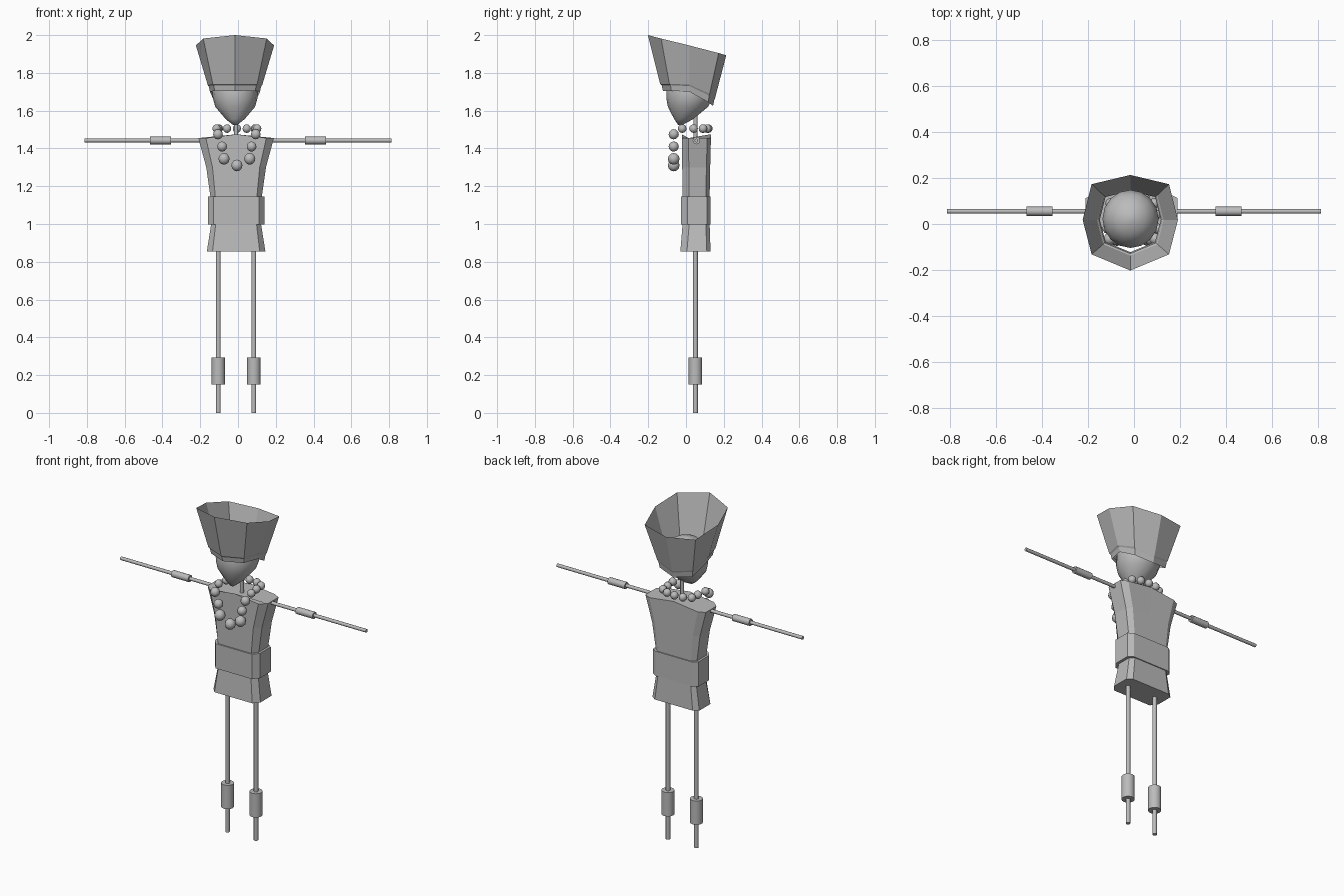
import bpy, bmesh, math
from mathutils import Vector

if "Cube" in bpy.data.objects:
    bpy.data.objects.remove(bpy.data.objects["Cube"])

grey = bpy.data.materials.new("grey")
grey.diffuse_color = (0.5, 0.5, 0.5, 1)
grey.use_nodes = True
grey.node_tree.nodes["Principled BSDF"].inputs["Base Color"].default_value = grey.diffuse_color
CX = -0.01   # body centre line
CY = 0.05


def finish(ob, name, angle=None):
    ob.name = name
    ob.data.materials.clear()
    ob.data.materials.append(grey)
    if angle is not None:
        bpy.ops.object.select_all(action='DESELECT')
        ob.select_set(True)
        bpy.context.view_layer.objects.active = ob
        bpy.ops.object.shade_smooth_by_angle(angle=math.radians(angle))
    return ob


def loft(name, rings, cap=True, angle=None):
    """Skin a stack of closed rings."""
    bm = bmesh.new()
    rows = [[bm.verts.new(p) for p in r] for r in rings]
    n = len(rows[0])
    for a, b in zip(rows, rows[1:]):
        for i in range(n):
            j = (i + 1) % n
            bm.faces.new((a[i], a[j], b[j], b[i]))
    if cap:
        bm.faces.new(rows[0][::-1])
        bm.faces.new(rows[-1])
    me = bpy.data.meshes.new(name)
    bm.to_mesh(me)
    bm.free()
    ob = bpy.data.objects.new(name, me)
    bpy.context.collection.objects.link(ob)
    return finish(ob, name, angle)


def rod(name, a, b, r, sides=12):
    a, b = Vector(a), Vector(b)
    bpy.ops.mesh.primitive_cylinder_add(vertices=sides, radius=r, depth=(b - a).length,
                                        location=(a + b) / 2)
    ob = bpy.context.object
    ob.rotation_euler = (b - a).to_track_quat('Z', 'Y').to_euler()
    return finish(ob, name, 40)


def body_ring(z, half, inner, y0, y1, arch=0.0):
    """Chamfered rectangle with a raised middle."""
    right = [(inner, y0, 0), (half, y0 + 0.035, 0), (half, y1 - 0.02, 0), (inner, y1, 0)]
    pts = [(0, y0, arch)] + right + [(0, y1, arch)] + [(-x, y, d) for x, y, d in right[::-1]]
    return [(CX + x, y, z + d) for x, y, d in pts]


# Torso and belt
loft("torso", [
    body_ring(0.855, 0.155, 0.125, -0.03, 0.13),
    body_ring(1.0, 0.132, 0.108, -0.018, 0.125),
    body_ring(1.145, 0.136, 0.11, -0.018, 0.125),
    body_ring(1.3, 0.158, 0.125, -0.02, 0.128),
    body_ring(1.455, 0.2, 0.16, -0.022, 0.132, 0.02),
])
loft("belt", [body_ring(z, 0.149, 0.12, -0.026, 0.131) for z in (0.997, 1.145)])

# Arms, legs and their cuffs
for s, side in ((-1, "left"), (1, "right")):
    rod(side + "_arm", (s * 0.15, 0.055, 1.442), (s * 0.812, 0.055, 1.442), 0.01)
    rod(side + "_wrist_cuff", (s * 0.355, 0.055, 1.442), (s * 0.467, 0.055, 1.442), 0.02)
    x = CX + s * 0.094
    rod(side + "_leg", (x, CY, 0), (x, CY, 0.87), 0.0125)
    rod(side + "_ankle_cuff", (x, CY, 0.15), (x, CY, 0.292), 0.036)

# Neck
rod("neck", (CX, CY, 1.45), (CX, CY, 1.62), 0.011)


def oval(z, rx, ry, cy, n=16):
    return [(-0.015 + rx * math.sin(2 * math.pi * i / n),
             cy - ry * math.cos(2 * math.pi * i / n), z) for i in range(n)]


# Head, tapering to a chin that sits forward
loft("head", [
    oval(1.525, 0.012, 0.012, -0.03), oval(1.555, 0.05, 0.05, -0.012),
    oval(1.62, 0.105, 0.106, 0.01), oval(1.665, 0.118, 0.122, 0.018),
    oval(1.71, 0.122, 0.126, 0.022), oval(1.765, 0.105, 0.108, 0.022),
    oval(1.805, 0.065, 0.066, 0.022), oval(1.822, 0.015, 0.015, 0.022),
], angle=60)


def hat_ring(k, cy, heights):
    """Eight-sided ring; heights run from the front to the back."""
    shape = [(0, -0.21), (0.168, -0.14), (0.207, 0.01), (0.168, 0.165), (0, 0.205)]
    zs = heights
    pts = [(x, y, z) for (x, y), z in zip(shape, zs)]
    pts += [(-x, y, z) for x, y, z in pts[3:0:-1]]
    return [(-0.016 + k * x, cy + k * y, z) for x, y, z in pts]


# Open flared hat with a narrow band at its foot
loft("hat", [
    hat_ring(0.64, 0.012, (1.705, 1.705, 1.70, 1.645, 1.625)),
    hat_ring(0.67, 0.012, (1.735, 1.735, 1.73, 1.68, 1.655)),
    hat_ring(0.70, 0.01, (1.742, 1.742, 1.738, 1.69, 1.665)),
    hat_ring(1.0, 0.008, (2.0, 1.982, 1.945, 1.905, 1.893)),
], cap=False)

# Bead necklace: half of the loop, mirrored, with single beads at the ends
half = [(0.034, -0.065, 1.345), (0.078, -0.065, 1.41), (0.1, -0.065, 1.475),
        (0.108, -0.02, 1.505), (0.1, 0.04, 1.505), (0.095, 0.09, 1.505), (0.052, 0.112, 1.505)]
half[0] = (0.068, -0.065, 1.345)
beads = [(0, -0.065, 1.31), (0, 0.118, 1.505)]
beads += [(s * x, y, z) for x, y, z in half for s in (-1, 1)]
for x, y, z in beads:
    r = 0.031 if z < 1.35 else 0.027 if z < 1.5 else 0.023
    bpy.ops.mesh.primitive_uv_sphere_add(segments=10, ring_count=6, radius=r,
                                         location=(x - 0.006, y, z))
    finish(bpy.context.object, "necklace_bead", 70)
